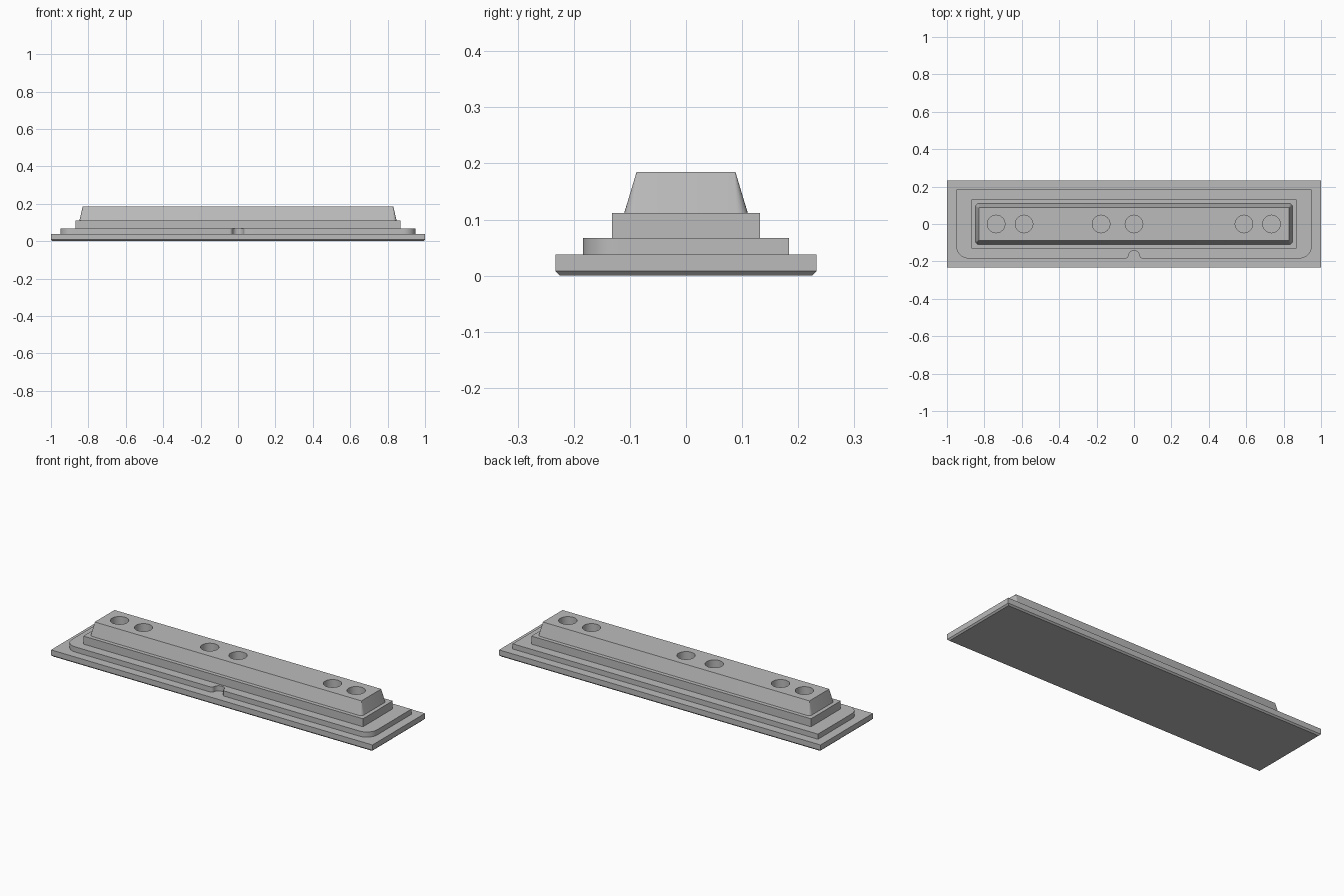
import bpy, bmesh
from math import cos, sin, pi, radians, atan2, hypot

cube = bpy.data.objects.get("Cube")
if cube:
    bpy.data.objects.remove(cube, do_unlink=True)

grey = bpy.data.materials.new("plain grey")
grey.use_nodes = True
GREY = (0.5, 0.5, 0.5, 1)
grey.diffuse_color = GREY
grey.node_tree.nodes["Principled BSDF"].inputs["Base Color"].default_value = GREY


def arc(cx, cy, r, start, end, steps=10):
    """Points along an arc, angles in radians."""
    angles = [start + (end - start) * i / steps for i in range(steps + 1)]
    return [(cx + r * cos(a), cy + r * sin(a)) for a in angles]


def rectangle(hx, hy):
    return [(-hx, -hy), (hx, -hy), (hx, hy), (-hx, hy)]


def rounded_rectangle(hx, hy, r):
    points = []
    for i, (sx, sy) in enumerate([(1, 1), (-1, 1), (-1, -1), (1, -1)]):
        points += arc(sx * (hx - r), sy * (hy - r), r, i * pi / 2, (i + 1) * pi / 2, 6)
    return points


def loft(name, sections):
    """Closed solid through (outline, height) sections with equal point counts."""
    bm = bmesh.new()
    rings = [[bm.verts.new((x, y, z)) for x, y in outline] for outline, z in sections]
    for low, high in zip(rings, rings[1:]):
        n = len(low)
        for i in range(n):
            j = (i + 1) % n
            bm.faces.new((low[i], low[j], high[j], high[i]))
    bm.faces.new(rings[0][::-1])
    bm.faces.new(rings[-1])
    bmesh.ops.recalc_face_normals(bm, faces=bm.faces)
    mesh = bpy.data.meshes.new(name)
    bm.to_mesh(mesh)
    bm.free()
    mesh.materials.append(grey)
    obj = bpy.data.objects.new(name, mesh)
    bpy.context.collection.objects.link(obj)
    return obj


def activate(obj):
    bpy.ops.object.select_all(action='DESELECT')
    obj.select_set(True)
    bpy.context.view_layer.objects.active = obj


# Tier heights
Z_BASE, Z_SEAL, Z_STEP, Z_TOP = 0.038, 0.067, 0.112, 0.185

# Base plate with a chamfered underside
base = loft("base_plate", [(rectangle(0.992, 0.225), 0),
                           (rectangle(1, 0.233), 0.008),
                           (rectangle(1, 0.233), Z_BASE)])

# Lower tier: rounded front corners and a flared notch in the front edge
HX, HY, CORNER = 0.95, 0.184, 0.065
NOTCH, FILLET, NOTCH_Y = 0.03, 0.015, -0.173
fy = -HY + FILLET
fx = ((NOTCH + FILLET) ** 2 - (fy - NOTCH_Y) ** 2) ** 0.5
tilt = atan2(fy - NOTCH_Y, fx)
half = [(x, y) for x, y in arc(0, NOTCH_Y, NOTCH, pi / 2, tilt)]
half += arc(fx, fy, FILLET, pi + tilt, 1.5 * pi, 6)[1:]
half += arc(HX - CORNER, -HY + CORNER, CORNER, -pi / 2, 0)
half += [(HX, HY)]
outline = half + [(-x, y) for x, y in reversed(half[1:])]
lower = loft("lower_tier", [(outline, Z_BASE), (outline, Z_SEAL)])

# Middle tier
loft("middle_tier", [(rectangle(0.87, 0.132), Z_SEAL), (rectangle(0.87, 0.132), Z_STEP)])

# Tapered top block, its corners sharpening upward
block = loft("top_block", [(rounded_rectangle(0.848, 0.11, 0.02), Z_STEP),
                           (rounded_rectangle(0.83, 0.088, 0.002), Z_TOP)])

# Three pairs of round holes bored into the block
for x in (-0.737, -0.588, -0.176, 0, 0.588, 0.735):
    circle = [(x + px, py) for px, py in arc(0, 0, 0.047, 0, 2 * pi, 40)[:-1]]
    cutter = loft("hole_cutter", [(circle, Z_STEP + 0.003), (circle, Z_TOP + 0.05)])
    cutter.hide_render = True
    activate(block)
    cut = block.modifiers.new("hole", 'BOOLEAN')
    cut.operation = 'DIFFERENCE'
    cut.solver = 'EXACT'
    cut.object = cutter
    bpy.ops.object.modifier_apply(modifier=cut.name)
    bpy.data.objects.remove(cutter, do_unlink=True)

# Smooth the curved walls, keep hard edges
for obj in (lower, block):
    activate(obj)
    bpy.ops.object.shade_smooth_by_angle(angle=radians(30))
